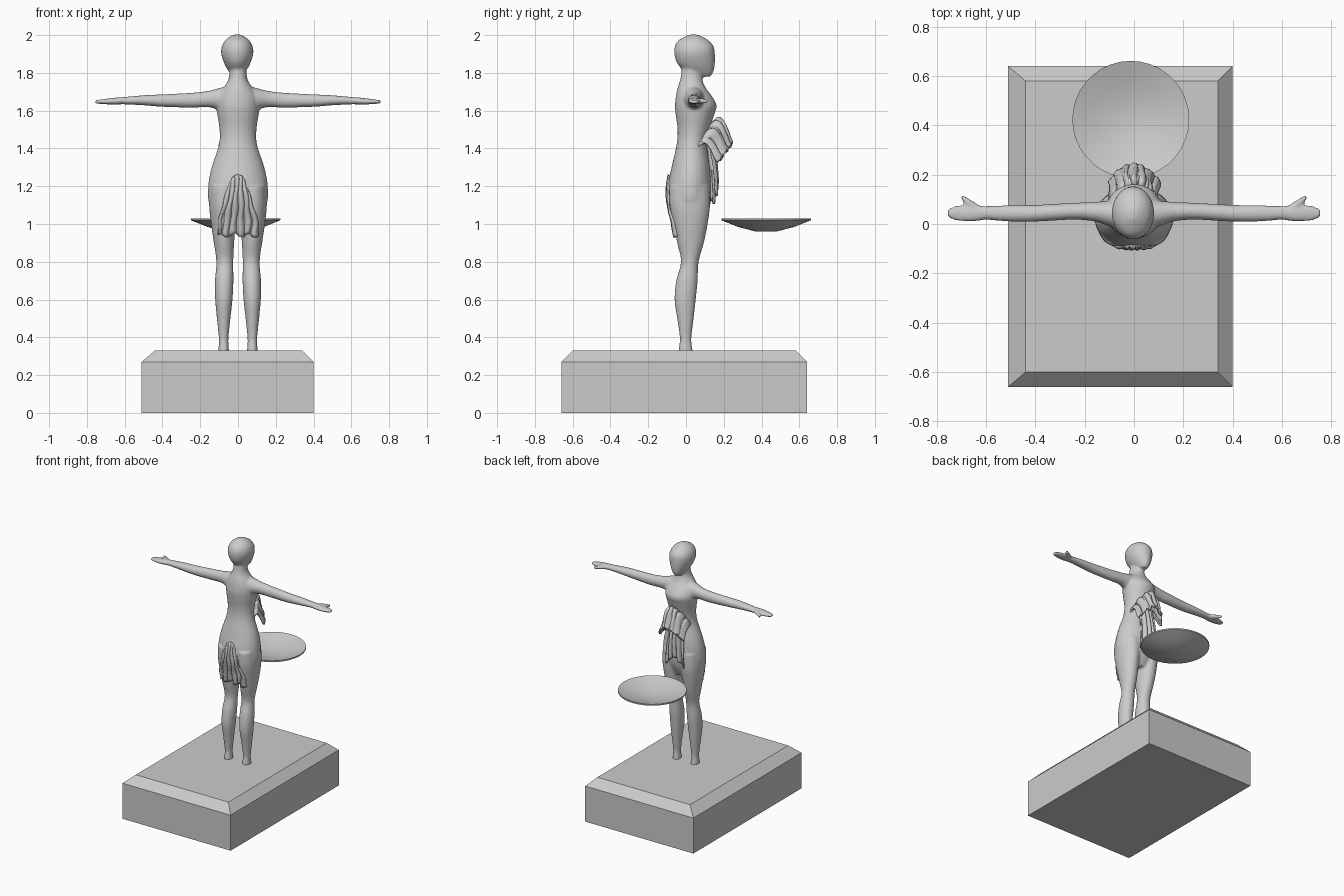
import bpy, bmesh, math
from mathutils import Vector

if "Cube" in bpy.data.objects:
    bpy.data.objects.remove(bpy.data.objects["Cube"])

stone = bpy.data.materials.new("stone_grey")
stone.diffuse_color = (0.6, 0.6, 0.6, 1)
stone.use_nodes = True
stone.node_tree.nodes["Principled BSDF"].inputs["Base Color"].default_value = stone.diffuse_color


def finish(name, bm, smooth=True):
    bmesh.ops.recalc_face_normals(bm, faces=bm.faces)
    me = bpy.data.meshes.new(name)
    bm.to_mesh(me)
    bm.free()
    me.materials.append(stone)
    for p in me.polygons:
        p.use_smooth = smooth
    ob = bpy.data.objects.new(name, me)
    bpy.context.collection.objects.link(ob)
    return ob


def spline(rows, steps=4):
    """Catmull-Rom interpolation through rows of numbers."""
    out = []
    for i in range(len(rows) - 1):
        a, b, c, d = rows[max(i - 1, 0)], rows[i], rows[i + 1], rows[min(i + 2, len(rows) - 1)]
        for s in range(steps):
            t = s / steps
            out.append([0.5 * (2 * q + (r - p) * t + (2 * p - 5 * q + 4 * r - w) * t * t
                               + (3 * q - p - 3 * r + w) * t ** 3)
                        for p, q, r, w in zip(a, b, c, d)])
    return out + [rows[-1]]


def loft(bm, rows, place, n=24):
    """Closed tube of oval rings; row = position, a min, a max, b min, b max."""
    rings = []
    for pos, a0, a1, b0, b1 in spline(rows):
        ring = []
        for k in range(n):
            t = 2 * math.pi * k / n
            ring.append(bm.verts.new(place(pos, (a0 + a1) / 2 + (a1 - a0) / 2 * math.cos(t),
                                           (b0 + b1) / 2 + (b1 - b0) / 2 * math.sin(t))))
        rings.append(ring)
    for r, s in zip(rings, rings[1:]):
        for k in range(n):
            bm.faces.new((r[k], r[(k + 1) % n], s[(k + 1) % n], s[k]))
    bm.faces.new(rings[0])
    bm.faces.new(rings[-1])


def sheet(name, f, thick, nu=48, nv=16):
    """Cloth from a function of u in -1..1 and v in 0..1."""
    bm = bmesh.new()
    g = [[bm.verts.new(f(2 * i / nu - 1, j / nv)) for i in range(nu + 1)] for j in range(nv + 1)]
    for j in range(nv):
        for i in range(nu):
            bm.faces.new((g[j][i], g[j][i + 1], g[j + 1][i + 1], g[j + 1][i]))
    ob = finish(name, bm)
    m = ob.modifiers.new("thickness", "SOLIDIFY")
    m.thickness = thick
    m.offset = 0
    return ob


# plinth with sloped top edge
bm = bmesh.new()
rings = []
for z, x0, x1, y0, y1 in ((0, -.51, .40, -.66, .64), (.27, -.51, .40, -.66, .64), (.33, -.44, .34, -.60, .58)):
    rings.append([bm.verts.new(c) for c in ((x0, y0, z), (x1, y0, z), (x1, y1, z), (x0, y1, z))])
for r, s in zip(rings, rings[1:]):
    for k in range(4):
        bm.faces.new((r[k], r[(k + 1) % 4], s[(k + 1) % 4], s[k]))
bm.faces.new(rings[0])
bm.faces.new(rings[-1])
finish("plinth", bm, False)

# shallow floating dish
bm = bmesh.new()
prof = ((0, .96), (.055, .96), (.15, .985), (.237, 1.02), (.237, 1.03), (.15, 1.0), (.07, .98), (0, .975))
vs = [bm.verts.new((r, 0, z)) for r, z in prof]
es = [bm.edges.new(p) for p in zip(vs, vs[1:])]
bmesh.ops.spin(bm, geom=vs + es, cent=(0, 0, 0), axis=(0, 0, 1), angle=2 * math.pi, steps=36)
bmesh.ops.remove_doubles(bm, verts=bm.verts, dist=1e-4)
dish = finish("dish", bm)
dish.location = (-.013, .424, 0)
bpy.context.view_layer.objects.active = dish
dish.select_set(True)
bpy.ops.object.shade_smooth_by_angle(angle=math.radians(30))

# figure: overlapping lofts fused by a voxel remesh
bm = bmesh.new()


def upright(p, a, b):
    return Vector((a, b, p))


# torso and neck: z, back, front, half width
torso = ((1.01, -.04, .09, .07), (1.10, -.087, .128, .15), (1.20, -.096, .137, .158), (1.30, -.077, .13, .14),
         (1.42, -.05, .11, .101), (1.50, -.045, .125, .098), (1.58, -.055, .15, .11), (1.63, -.059, .162, .115),
         (1.68, -.053, .135, .105), (1.72, -.045, .105, .078), (1.76, -.032, .088, .053), (1.80, -.025, .085, .045),
         (1.85, -.02, .08, .04))
loft(bm, [(z, -w, w, b, f) for z, b, f, w in torso], upright)
# head
head = ((1.78, .08, .13, .022), (1.81, -.005, .147, .047), (1.85, -.047, .153, .069), (1.90, -.062, .153, .085),
        (1.94, -.06, .147, .082), (1.97, -.043, .122, .066), (1.99, -.01, .09, .043), (2.003, .02, .06, .016))
loft(bm, [(z, -.004 - w, -.004 + w, b, f) for z, b, f, w in head], upright)
# legs: z, centre, half width, back, front
leg = ((1.20, .075, .075, -.09, .125), (1.10, .078, .075, -.087, .128), (1.0, .078, .065, -.067, .115),
       (.9, .074, .054, -.047, .095), (.8, .070, .045, -.027, .067), (.7, .073, .049, -.052, .062),
       (.6, .075, .046, -.061, .052), (.5, .076, .036, -.047, .041), (.4, .076, .026, -.033, .029),
       (.36, .076, .026, -.036, .031), (.32, .076, .030, -.042, .037))
# arms: x, back, front, bottom, top
arm = ((.03, -.03, .10, 1.59, 1.735), (.10, -.01, .095, 1.605, 1.72), (.16, .01, .09, 1.618, 1.705),
       (.25, .017, .086, 1.615, 1.695), (.40, .009, .078, 1.62, 1.687), (.50, .009, .077, 1.628, 1.682),
       (.60, .016, .073, 1.633, 1.673), (.66, .008, .078, 1.632, 1.668), (.72, .013, .075, 1.635, 1.66),
       (.757, .026, .06, 1.638, 1.656))
thumb = ((.61, .03, .065, 1.637, 1.667), (.65, .05, .092, 1.637, 1.666), (.68, .08, .11, 1.638, 1.664),
         (.702, .10, .122, 1.64, 1.662))
for s in (-1, 1):
    loft(bm, [(z, s * c - w, s * c + w, b, f) for z, c, w, b, f in leg], upright)
    for rows in (arm, thumb):
        loft(bm, rows, lambda p, a, b: Vector((s * p, a, b)), 16)
fig = finish("figure", bm)
m = fig.modifiers.new("fuse", "REMESH")
m.mode = "VOXEL"
m.voxel_size = .008
m.use_smooth_shade = True
m = fig.modifiers.new("soften", "SMOOTH")
m.iterations = 5


# gathered cloth arching out from the waist
def canopy(u, v):
    fold = math.sin(20 * u + 2 * v) + .5 * math.sin(37 * u + 1)
    return (.1 * u * (.85 + .15 * v) + .004 * math.sin(9 * v + 6 * u),
            .125 + .115 * v - .075 * u * u + .004 * fold,
            1.50 + .06 * math.sin(math.pi * min(1, v * 1.1)) * (1 - u * u * .5) - .08 * v * v
            - .10 * u * u + .009 * fold + .008 * v * math.sin(53 * u))


sheet("front_cloth_gather", canopy, .016)


# front hanging panel ending in two tails
def front_panel(u, v):
    w = .055 + .02 * v
    bottom = 1.105 + .08 * (1 - abs(u)) ** .8
    return (-.01 + w * u, .125 + .03 * v + .012 * math.sin(math.pi * v) - .02 * u * u
            + (.005 + .007 * v) * math.sin(13 * u + 2 * v), 1.46 + (bottom - 1.46) * v)


sheet("front_cloth_tails", front_panel, .014)


# back hanging cloth over the seat
def back_panel(u, v):
    z = 1.26 - .32 * v - .01 * math.sin(9 * u) * v + .05 * (1 - v) * -u * u
    w = .045 + .06 * min(1, v * 1.3)
    y = -.088 - .012 * math.sin(math.pi * min(1, v * 1.4)) + .035 * v * v
    x = w * u
    return (x + .003 * math.sin(14 * v + 5 * u), y + 2.2 * x * x * (1 - v)
            + (.004 + .005 * v) * math.sin(17 * u + 3 * v), z)


sheet("back_cloth", back_panel, .013)
